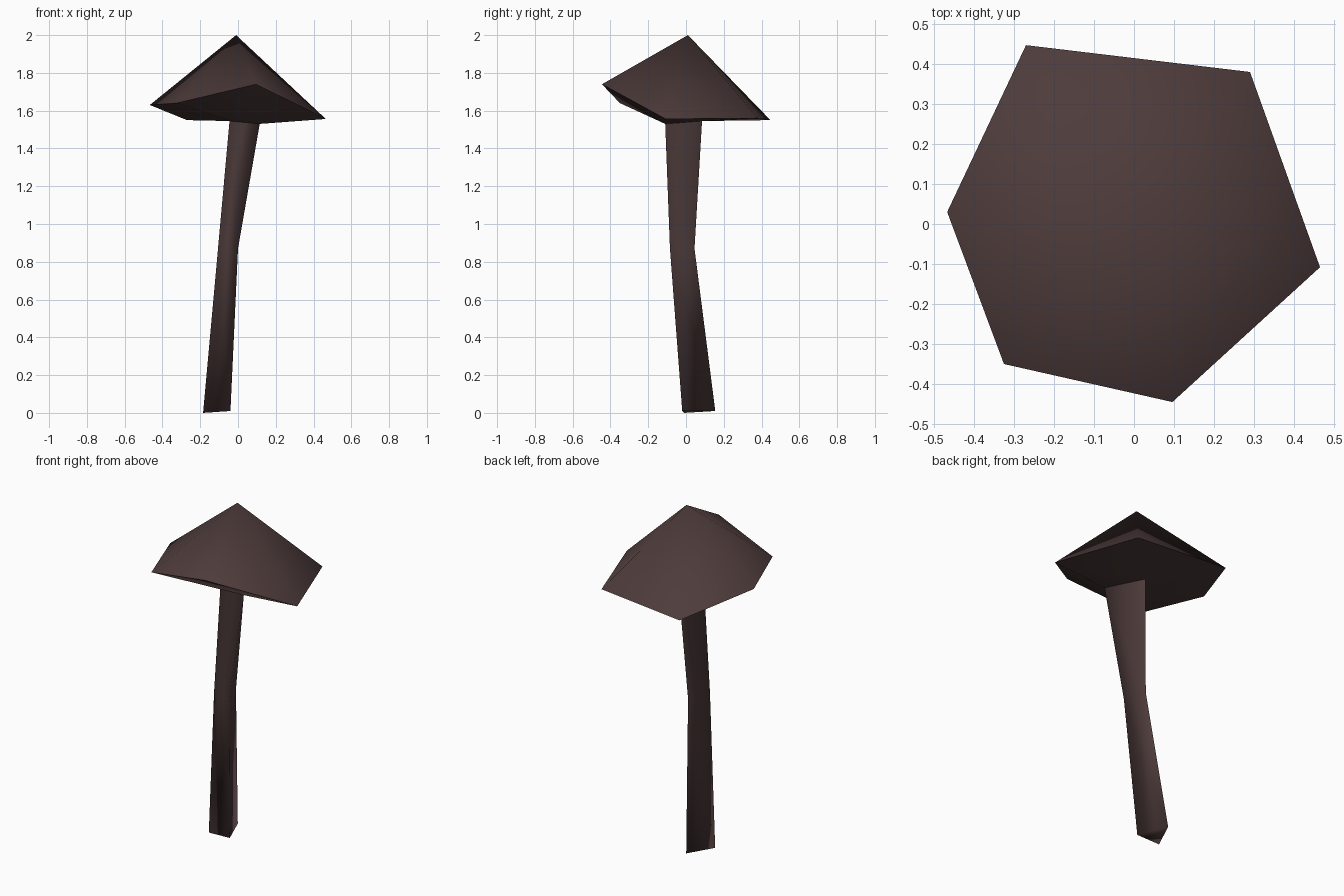
import bpy, bmesh

if "Cube" in bpy.data.objects:
    bpy.data.objects.remove(bpy.data.objects["Cube"])

bark = bpy.data.materials.new("dark_brown")
bark.diffuse_color = (0.075, 0.044, 0.043, 1)
bark.use_nodes = True
bark.node_tree.nodes["Principled BSDF"].inputs["Base Color"].default_value = bark.diffuse_color


def finish(bm, name, sharp_angle):
    """Turn a bmesh into a smooth object with sharp edges above an angle."""
    bmesh.ops.recalc_face_normals(bm, faces=bm.faces)
    for f in bm.faces:
        f.smooth = True
    for e in bm.edges:
        if len(e.link_faces) == 2 and e.calc_face_angle() > sharp_angle:
            e.smooth = False
    me = bpy.data.meshes.new(name)
    bm.to_mesh(me)
    bm.free()
    me.materials.append(bark)
    ob = bpy.data.objects.new(name, me)
    bpy.context.collection.objects.link(ob)
    return ob


# Three-sided stem: base, kink and top rings
rings = [
    [(-0.11, 0.155, 0.01), (-0.04, -0.02, 0.01), (-0.185, -0.01, 0.0)],
    [(-0.045, 0.045, 0.87), (0.0, -0.085, 0.87), (-0.105, -0.075, 0.88)],
    [(-0.01, 0.085, 1.545), (0.115, -0.11, 1.53), (-0.045, -0.1, 1.545)],
]
bm = bmesh.new()
loops = [[bm.verts.new(p) for p in ring] for ring in rings]
for low, high in zip(loops, loops[1:]):
    for i in range(3):
        j = (i + 1) % 3
        bm.faces.new((low[i], low[j], high[j], high[i]))
bm.faces.new(loops[0])
finish(bm, "stem", 2.3)

# Six-sided lopsided cap, its underside drawn in to the stem top
rim_points = [(-0.27, 0.447, 1.55), (0.29, 0.38, 1.56), (0.465, -0.108, 1.556),
              (0.096, -0.445, 1.74), (-0.325, -0.35, 1.64), (-0.467, 0.03, 1.63)]
bm = bmesh.new()
rim = [bm.verts.new(p) for p in rim_points]
neck = [bm.verts.new(p) for p in rings[-1]]
apex = bm.verts.new((-0.01, 0.01, 2.0))
for i in range(6):
    j = (i + 1) % 6
    a, b = neck[i // 2], neck[j // 2]
    bm.faces.new((rim[i], rim[j], apex))
    bm.faces.new((rim[j], rim[i], a))
    if a is not b:
        bm.faces.new((rim[j], a, b))
finish(bm, "cap", 1.5)
